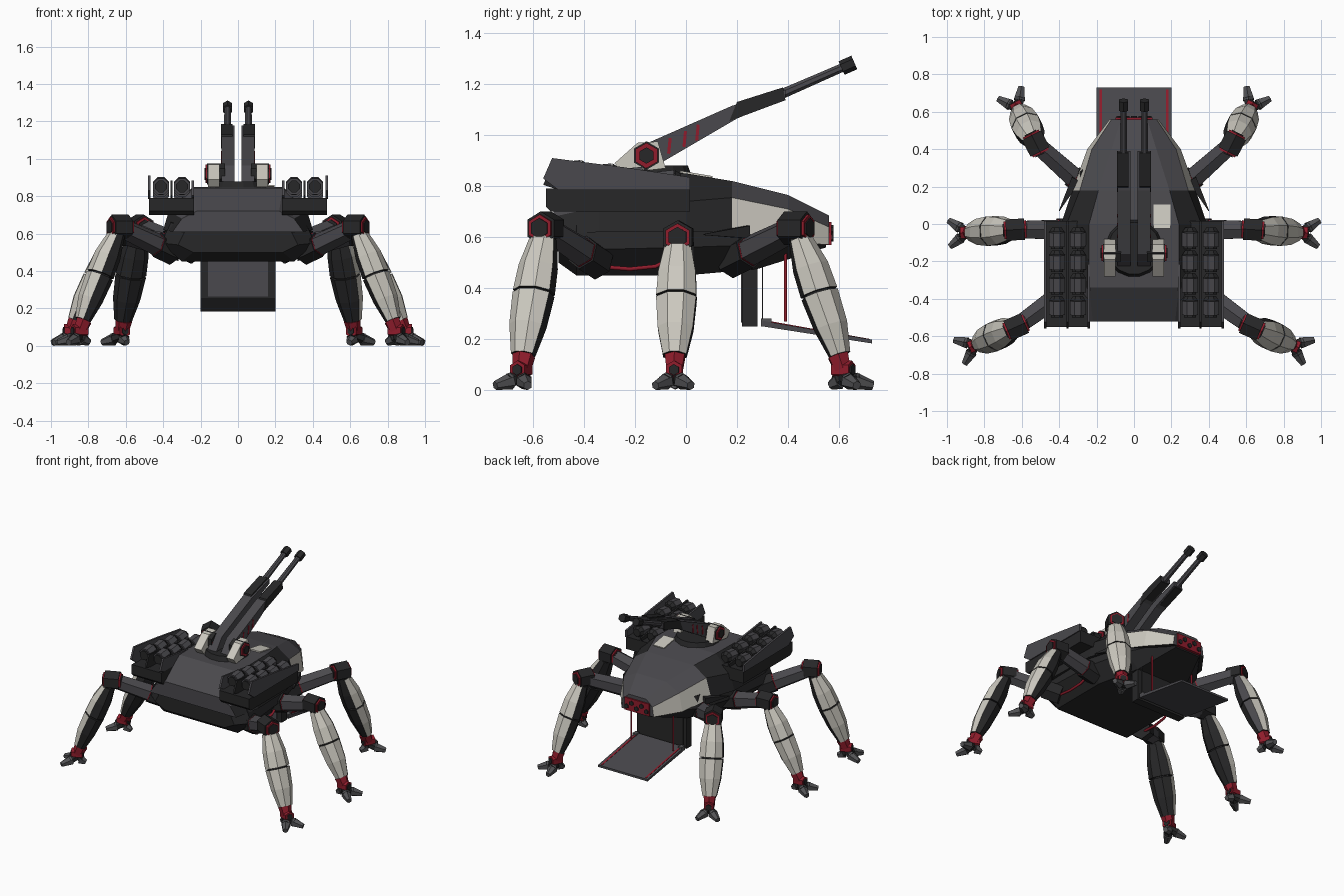
import bpy, bmesh
from math import cos, sin, pi
from mathutils import Vector, Matrix

cube = bpy.data.objects.get("Cube")
if cube:
    bpy.data.objects.remove(cube)


def material(name, r, g, b):
    m = bpy.data.materials.new(name)
    m.use_nodes = True
    m.diffuse_color = (r, g, b, 1)
    node = next(n for n in m.node_tree.nodes if n.type == 'BSDF_PRINCIPLED')
    node.inputs["Base Color"].default_value = (r, g, b, 1)
    node.inputs["Roughness"].default_value = 0.7
    return m


DARK = material("charcoal", .02, .02, .021)
GREY = material("gunmetal", .068, .066, .074)
CLAW = material("claw grey", .085, .085, .09)
WHITE = material("bone white", .6, .58, .52)
RED = material("crimson", .28, .012, .025)


def finish(name, bm, *mats, rule=None):
    """Turn a bmesh into an object; rule picks a material slot per face."""
    bmesh.ops.recalc_face_normals(bm, faces=bm.faces)
    bm.normal_update()
    if rule:
        for f in bm.faces:
            f.material_index = rule(f)
    me = bpy.data.meshes.new(name)
    bm.to_mesh(me)
    bm.free()
    for m in mats:
        me.materials.append(m)
    ob = bpy.data.objects.new(name, me)
    bpy.context.collection.objects.link(ob)
    return ob


def loft(name, rings, *mats, rule=None):
    bm = bmesh.new()
    rows = [[bm.verts.new(p) for p in ring] for ring in rings]
    n = len(rows[0])
    for a, b in zip(rows, rows[1:]):
        for i in range(n):
            j = (i + 1) % n
            bm.faces.new((a[i], a[j], b[j], b[i]))
    bm.faces.new(rows[0])
    bm.faces.new(rows[-1])
    return finish(name, bm, *mats, rule=rule)


def ring(c, u, v, ru, rv, n=8):
    return [c + u * ru * cos((i + .5) * 2 * pi / n) + v * rv * sin((i + .5) * 2 * pi / n)
            for i in range(n)]


def prism(name, p0, p1, r0, mat, r1=None, n=6):
    p0, p1 = Vector(p0), Vector(p1)
    d = (p1 - p0).normalized()
    u = d.cross(Vector((0, 0, 1)) if abs(d.z) < .95 else Vector((0, 1, 0))).normalized()
    v = u.cross(d)
    r1 = r0 if r1 is None else r1
    return loft(name, [ring(p0, u, v, r0, r0, n), ring(p1, u, v, r1, r1, n)], mat)


def box(name, c, size, mat, tilt=0):
    bm = bmesh.new()
    bmesh.ops.create_cube(bm, size=1, matrix=Matrix.Translation(c)
                          @ Matrix.Rotation(tilt, 4, 'X') @ Matrix.Diagonal((*size, 1)))
    return finish(name, bm, mat)


def plate(name, profile, x0, x1, mat):
    """Side profile in (y, z) pulled from x0 to x1."""
    return loft(name, [[(x, y, z) for y, z in profile] for x in (x0, x1)], mat)


def tube(name, points, r, mat):
    cu = bpy.data.curves.new(name, 'CURVE')
    cu.dimensions = '3D'
    cu.bevel_depth = r
    cu.bevel_resolution = 1
    sp = cu.splines.new('POLY')
    sp.points.add(len(points) - 1)
    for p, co in zip(sp.points, points):
        p.co = (*co, 1)
    cu.materials.append(mat)
    ob = bpy.data.objects.new(name, cu)
    bpy.context.collection.objects.link(ob)


def hull_rings(sections):
    rings = []
    for y, *wz in sections:
        half = [(wz[i], wz[i + 1]) for i in range(0, len(wz), 2)]
        rings.append([(x, y, z) for x, z in half] + [(-x, y, z) for x, z in reversed(half)])
    return rings


# Hull: y, then half-width and height pairs from the bottom up
loft("lower_hull", hull_rings([
    (-.5, .24, .5, .32, .54, .28, .62), (-.43, .3, .45, .41, .55, .36, .66),
    (0, .3, .45, .38, .56, .36, .68), (.28, .2, .475, .3, .57, .28, .66),
    (.55, .1, .56, .12, .6, .1, .64)]), DARK)


def hull_colour(f):
    c, n = f.calc_center_median(), f.normal
    if n.z < -.3:
        return 1
    if abs(n.x) > .6 and abs(n.y) < .9:
        return 2 if c.y > .15 else 1
    return 0


loft("upper_hull", hull_rings([
    (-.52, .35, .61, .3, .68, .22, .72), (-.34, .4, .62, .37, .72, .24, .845),
    (0, .39, .62, .36, .74, .24, .85), (.18, .33, .62, .29, .755, .19, .82),
    (.4, .25, .58, .225, .71, .12, .765), (.56, .13, .57, .12, .64, .07, .685)]),
    GREY, DARK, WHITE, rule=hull_colour)
box("deck_marking", (.15, .04, .846), (.09, .13, .008), WHITE, tilt=-.165)

# Tail face with red sensor cluster
box("tail_sensor_panel", (0, .56, .615), (.2, .02, .09), RED)
for i in range(5):
    x, z = (i - 2) * .04, .6 + .03 * (i % 2)
    prism("tail_sensor", (x, .56, z), (x, .578, z), .017, DARK)

# Boarding ramp
box("ramp_bulkhead", (0, .25, .375), (.4, .06, .25), DARK)
box("ramp_bulkhead_panel", (0, .219, .375), (.32, .006, .22), GREY)
RAMP = [(.3, .25), (.3, .272), (.73, .198), (.73, .183)]
plate("ramp", RAMP, -.2, .2, GREY)

# Turret base
prism("turret_ring", (0, -.13, .83), (0, -.13, .88), .16, DARK, .14, n=16)


def leg(s, tag, hip, knee, ankle):
    H, K, A = (Vector((p[0] * s, p[1], p[2])) for p in (hip, knee, ankle))
    out = Vector((A.x - K.x, A.y - K.y, 0)).normalized()
    axis = (A - K).normalized()
    side = axis.cross(out).normalized()
    face = side.cross(axis).normalized()
    if face.dot(out) < 0:
        face.negate()
    # Armour wraps the outside, turned forward on one flank and back on the other
    armour = (face + Vector((0, -.55 * s, 0))).normalized()

    def shell(f):
        if abs(f.normal.dot(axis)) > .8:
            return 1
        return 0 if f.normal.dot(armour) > .25 else (2 if f.normal.dot(armour) > -.1 else 1)

    def rings(rows):
        return [ring(K.lerp(A, t) + face * o, face, side, a, b) for t, a, b, o in rows]

    # Hip and arm
    prism(tag + "_hip_collar", H - (K - H) * .15, H + (K - H) * .12, .062, RED)
    prism(tag + "_hip", H - (K - H) * .3, H + (K - H) * .1, .07, DARK)
    prism(tag + "_arm", H, K, .062, GREY, .052)
    # Nested hexagonal knee joint
    for part, r, d, m in (("housing", .066, .05, DARK), ("ring", .054, .06, RED),
                          ("cap", .04, .066, DARK)):
        prism(tag + "_knee_" + part, K - out * d, K + out * d, r, m)
    # Segmented armoured leg around a dark core
    loft(tag + "_leg_core", rings([(.02, .04, .045, 0), (.45, .06, .07, .006),
                                   (.98, .03, .03, 0)]), DARK)
    loft(tag + "_thigh", rings([(.08, .045, .056, .005), (.28, .07, .079, .008),
                                (.46, .073, .085, .008)]), WHITE, DARK, GREY, rule=shell)
    loft(tag + "_shin", rings([(.475, .073, .085, .008), (.7, .066, .075, .01),
                               (.9, .042, .05, .008)]), WHITE, DARK, GREY, rule=shell)
    # Ankle and claws
    prism(tag + "_ankle_guard", K.lerp(A, .9), A, .045, RED, .036)
    prism(tag + "_ankle", A - out * .035, A + out * .04, .036, RED)
    prism(tag + "_ankle_cap", A - out * .04, A + out * .046, .022, DARK)
    for angle, length in ((.62, .12), (-.62, .12), (pi, .055)):
        d = Matrix.Rotation(angle, 3, 'Z') @ out
        root, mid, tip = A - Vector((0, 0, .025)), A + d * length * .5, A + d * length
        mid.z, tip.z = .036, .018
        prism(tag + "_toe_joint", root, mid, .022, DARK, .03)
        prism(tag + "_claw", mid - d * .012, tip, .034, CLAW, .018)


for s, flank in ((1, "left"), (-1, "right")):
    # Legs
    leg(s, flank + "_front", (.41, -.39, .53), (.63, -.55, .635), (.845, -.645, .08))
    leg(s, flank + "_middle", (.38, -.03, .54), (.635, -.03, .6), (.89, -.045, .08))
    leg(s, flank + "_rear", (.3, .23, .535), (.525, .43, .635), (.62, .615, .08))

    # Missile pod: base, side panels and two columns of four missiles
    base = [(-.55, .72), (-.53, .7), (.015, .7), (.015, .79), (-.55, .79)]
    plate(flank + "_pod_base", base, .235 * s, .475 * s, DARK)
    panel = [(-.56, .83), (-.525, .91), (-.25, .875), (.015, .835), (.015, .785), (-.5, .785)]
    plate(flank + "_pod_outer_panel", panel, .468 * s, .482 * s, GREY)
    low = [(y, z - .025 if z > .8 else z) for y, z in panel]
    plate(flank + "_pod_inner_panel", low, .235 * s, .248 * s, GREY)
    plate(flank + "_pod_divider", low, .35 * s, .362 * s, DARK)
    for x in (.3, .412):
        for row in range(4):
            y = -.44 + row * .122
            z = .852 - row * .013
            prism(flank + "_missile", (x * s, y - .045, z), (x * s, y + .03, z + .008),
                  .046, GREY, n=8)
            prism(flank + "_missile_nose", (x * s, y + .03, z + .008),
                  (x * s, y + .055, z + .008), .046, DARK, .028, n=8)
            prism(flank + "_missile_tail", (x * s, y - .06, z), (x * s, y - .045, z),
                  .034, DARK, n=8)

    # Twin gun: mount, receiver, cover, barrel and muzzle
    mount = [(-.28, .89), (-.19, .97), (-.11, .975), (-.08, .87), (-.25, .85)]
    plate(flank + "_gun_mount", mount, .1 * s, .16 * s, WHITE)
    for part, r, x, m in (("housing", .056, .165, DARK), ("ring", .05, .173, RED),
                          ("cap", .032, .179, DARK)):
        prism(flank + "_pivot_" + part, (.07 * s, -.155, .92), (x * s, -.155, .92), r, m)
    receiver = [(-.24, .86), (-.1, .89), (.2, 1.065), (.39, 1.145), (.39, 1.178),
                (.18, 1.115), (-.08, 1.0), (-.16, .965)]
    plate(flank + "_receiver", receiver, .018 * s, .088 * s, GREY)
    cover = [(.17, 1.055), (.39, 1.137), (.38, 1.187), (.2, 1.13)]
    plate(flank + "_barrel_cover", cover, .03 * s, .092 * s, DARK)
    for y, z in ((-.065, .958), (-.005, .985), (.045, 1.01)):
        box(flank + "_gun_stripe", (.0865 * s, y, z), (.008, .012, .062), RED, tilt=-.1)
    gx = .056 * s
    prism(flank + "_barrel", (gx, .35, 1.15), (gx, .62, 1.268), .021, GREY, .018, n=8)
    prism(flank + "_muzzle", (gx, .61, 1.263), (gx, .66, 1.285), .029, DARK)

    # Ramp fittings
    trim = [(y + (.005 if y < .5 else -.01), z + .003) for y, z in RAMP]
    plate(flank + "_ramp_trim", trim, .172 * s, .184 * s, RED)
    box(flank + "_ramp_hinge", (.185 * s, .315, .265), (.03, .04, .03), CLAW)
    tube(flank + "_ramp_strut", [(.17 * s, .39, .27), (.17 * s, .39, .54)], .007, RED)
    tube(flank + "_ramp_cable", [(.185 * s, .3, .27), (.185 * s, .3, .5)], .003, GREY)

    # Belly cable and flank spike
    tube(flank + "_belly_cable", [(.38 * s, -.42, .51), (.37 * s, -.35, .485),
         (.365 * s, -.22, .475), (.36 * s, -.12, .485), (.35 * s, -.03, .53)], .009, RED)
    prism(flank + "_flank_spike", (.31 * s, .24, .62), (.4 * s, .07, .61), .035, DARK, .003, n=4)
